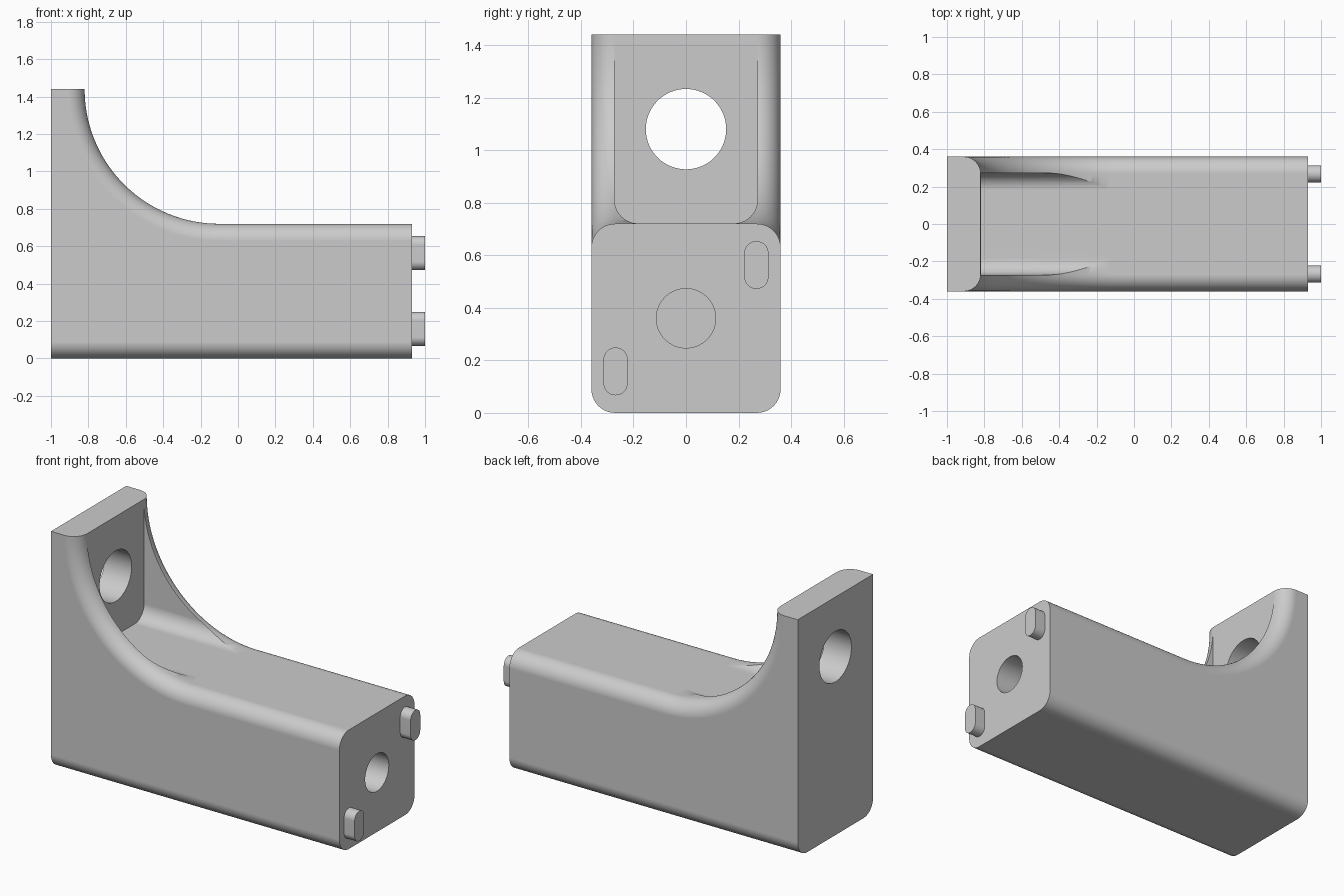
import bpy
import bmesh
from math import pi, sin, cos, radians

cube = bpy.data.objects.get("Cube")
if cube:
    bpy.data.objects.remove(cube, do_unlink=True)

grey = bpy.data.materials.new("plain grey")
grey.use_nodes = True
colour = (0.6, 0.6, 0.6, 1)
grey.diffuse_color = colour
grey.node_tree.nodes["Principled BSDF"].inputs["Base Color"].default_value = colour

HALF = 0.36      # half the body width
ROUND = 0.09     # edge rounding
TOP = 1.44       # plate height
DECK = 0.72      # beam height
BACK, WALL, END = -1, -0.82, 0.93


def arc(cx, cy, r, start, stop, n):
    """Points along a circular arc, angles in degrees."""
    angles = [radians(start + (stop - start) * i / n) for i in range(n + 1)]
    return [(cx + r * cos(a), cy + r * sin(a)) for a in angles]


def prism(name, outline, axis, lo, hi, bevel_rule=None):
    """Extrude an outline along x (points are y, z) or y (points are x, z)."""
    bm = bmesh.new()
    place = (lambda u, v: (lo, u, v)) if axis == "x" else (lambda u, v: (u, lo, v))
    face = bm.faces.new([bm.verts.new(place(u, v)) for u, v in outline])
    new = bmesh.ops.extrude_face_region(bm, geom=[face])["geom"]
    shift = (hi - lo, 0, 0) if axis == "x" else (0, hi - lo, 0)
    bmesh.ops.translate(bm, vec=shift, verts=[g for g in new if isinstance(g, bmesh.types.BMVert)])
    bmesh.ops.recalc_face_normals(bm, faces=bm.faces)
    if bevel_rule:
        bmesh.ops.bevel(bm, geom=[e for e in bm.edges if bevel_rule(e)], offset=ROUND,
                        offset_type="OFFSET", segments=10, profile=0.5,
                        affect="EDGES", clamp_overlap=False)
    mesh = bpy.data.meshes.new(name)
    bm.to_mesh(mesh)
    bm.free()
    mesh.materials.append(grey)
    obj = bpy.data.objects.new(name, mesh)
    bpy.context.collection.objects.link(obj)
    return obj


def activate(obj):
    bpy.ops.object.select_all(action="DESELECT")
    obj.select_set(True)
    bpy.context.view_layer.objects.active = obj


def cut(target, cutter):
    mod = target.modifiers.new("cut", "BOOLEAN")
    mod.operation, mod.solver, mod.object = "DIFFERENCE", "EXACT", cutter
    activate(target)
    bpy.ops.object.modifier_apply(modifier=mod.name)
    bpy.data.objects.remove(cutter, do_unlink=True)


def finish(obj):
    activate(obj)
    bpy.ops.object.shade_smooth_by_angle(angle=radians(25))
    mod = obj.modifiers.new("even normals", "WEIGHTED_NORMAL")
    mod.keep_sharp = True


def long_edge(e):
    """Edges along the beam and the curve, not those around the flat ends."""
    a, b = (v.co for v in e.verts)
    if abs(a.y - b.y) > 0.01:
        return False
    same = lambda i, value: abs(a[i] - value) < 1e-4 and abs(b[i] - value) < 1e-4
    return not (same(0, BACK) or same(0, END) or same(2, TOP))


# Body: beam and upright plate joined by a large curve
side = [(BACK, 0), (END, 0), (END, DECK)]
side += arc(WALL + DECK, TOP, DECK, 270, 180, 40) + [(BACK, TOP)]
body = prism("bracket_body", side, "y", -HALF, HALF, long_edge)

# Pocket between the two side ribs, with rounded lower corners
w, floor = 0.272, DECK + 0.001
pocket = arc(-w + ROUND, floor + ROUND, ROUND, 180, 270, 10)
pocket += arc(w - ROUND, floor + ROUND, ROUND, 270, 360, 10)
pocket += [(w, TOP + 0.2), (-w, TOP + 0.2)]
cut(body, prism("pocket_cutter", pocket, "x", WALL + 0.001, 0.1))

# Through hole in the plate and blind hole in the beam end
cut(body, prism("plate_hole_cutter", arc(0, 1.08, 0.153, 0, 360, 64)[:-1], "x", -1.1, -0.6))
cut(body, prism("end_hole_cutter", arc(0, 0.36, 0.113, 0, 360, 64)[:-1], "x", 0.43, 1.1))
finish(body)

# Locating pegs on the beam end
r, reach = 0.046, 0.045
for name, y, z in (("upper_peg", 0.268, 0.563), ("lower_peg", -0.268, 0.158)):
    slot = arc(y, z + reach, r, 0, 180, 16) + arc(y, z - reach, r, 180, 360, 16)
    finish(prism(name, slot, "x", END - 0.01, 1))
